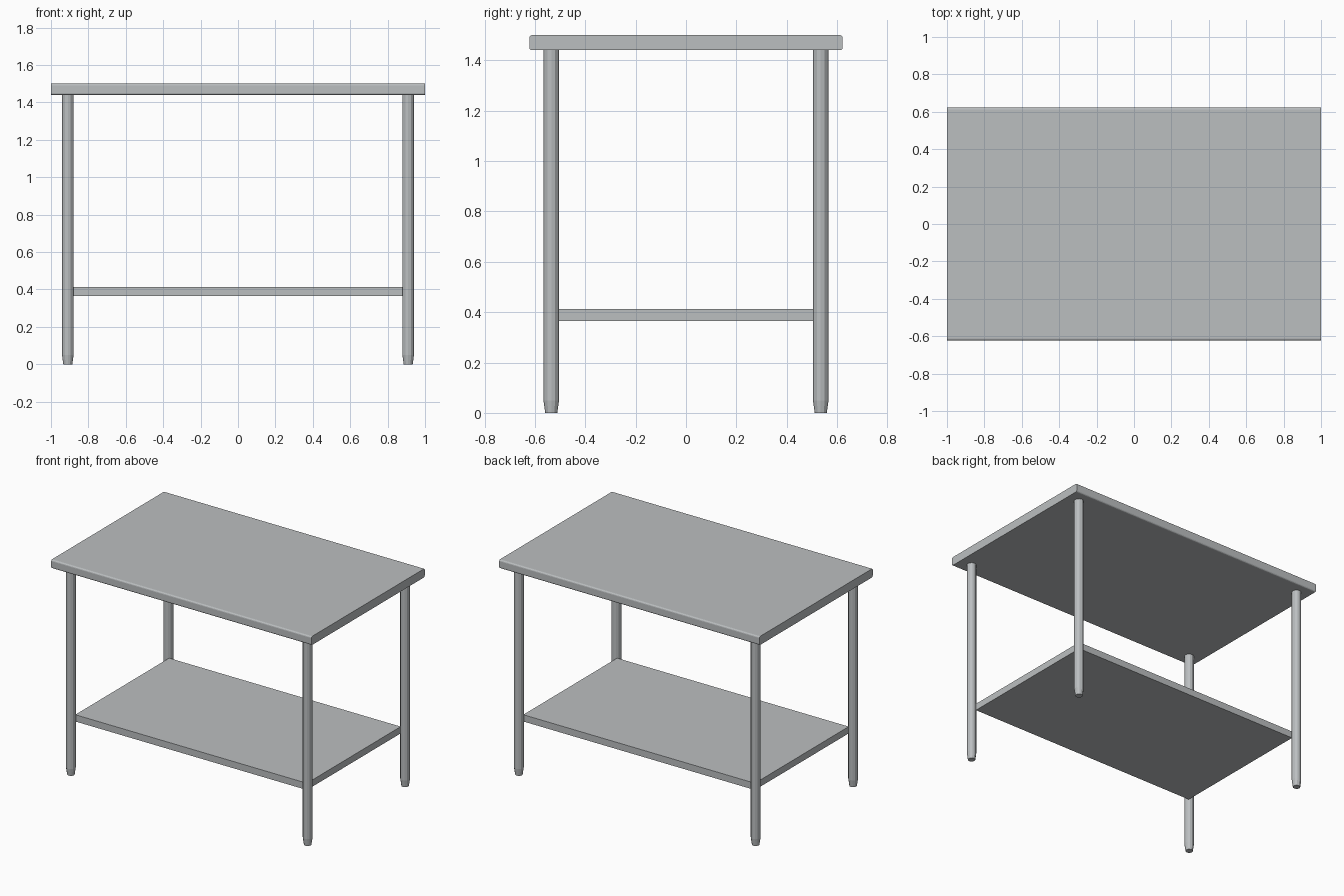
import bpy
import bmesh

cube = bpy.data.objects.get("Cube")
if cube:
    bpy.data.objects.remove(cube, do_unlink=True)

# Brushed steel, used everywhere
steel = bpy.data.materials.new("steel_grey")
colour = (0.50, 0.52, 0.53, 1.0)
steel.use_nodes = True
steel.diffuse_color = colour
steel.node_tree.nodes["Principled BSDF"].inputs["Base Color"].default_value = colour


def finish(name, bm, location):
    mesh = bpy.data.meshes.new(name)
    bm.normal_update()
    bm.to_mesh(mesh)
    bm.free()
    mesh.materials.append(steel)
    obj = bpy.data.objects.new(name, mesh)
    obj.location = location
    bpy.context.collection.objects.link(obj)
    return obj


def slab(name, half_x, half_y, bottom, top, rounding=0.0):
    """Flat board whose long edges can be rolled over."""
    bm = bmesh.new()
    bmesh.ops.create_cube(bm, size=2)
    bmesh.ops.scale(bm, vec=(half_x, half_y, (top - bottom) / 2), verts=bm.verts)
    if rounding:
        long_edges = [e for e in bm.edges
                      if abs(e.verts[0].co.x - e.verts[1].co.x) > half_x]
        bmesh.ops.bevel(bm, geom=long_edges, offset=rounding, segments=3,
                        profile=0.5, affect='EDGES')
    return finish(name, bm, (0, 0, (top + bottom) / 2))


def leg(name, x, y, height, radius=0.031, foot_radius=0.024, foot_height=0.05):
    """Faceted tube that tapers into a foot."""
    bm = bmesh.new()
    for low, high, r_low, r_high in ((0, foot_height, foot_radius, radius),
                                     (foot_height, height, radius, radius)):
        part = bmesh.ops.create_cone(bm, cap_ends=True, segments=12, radius1=r_low,
                                     radius2=r_high, depth=high - low)
        bmesh.ops.translate(bm, vec=(0, 0, (low + high) / 2), verts=part["verts"])
    # Join tube and foot, dropping the hidden caps between them
    inner = [f for f in bm.faces if len(f.verts) > 4
             and abs(f.calc_center_median().z - foot_height) < 0.001]
    bmesh.ops.delete(bm, geom=inner, context='FACES_ONLY')
    bmesh.ops.remove_doubles(bm, verts=bm.verts, dist=0.0005)
    return finish(name, bm, (x, y, 0))


# Worktop and lower shelf
slab("worktop", 1.0, 0.622, 1.44, 1.50, rounding=0.01)
slab("lower_shelf", 0.89, 0.515, 0.365, 0.412)

# Four legs
for x, side in ((0.91, "left"), (-0.91, "right")):
    for y, end in ((-0.535, "front"), (0.535, "back")):
        leg(f"{end}_{side}_leg", x, y, 1.44)
